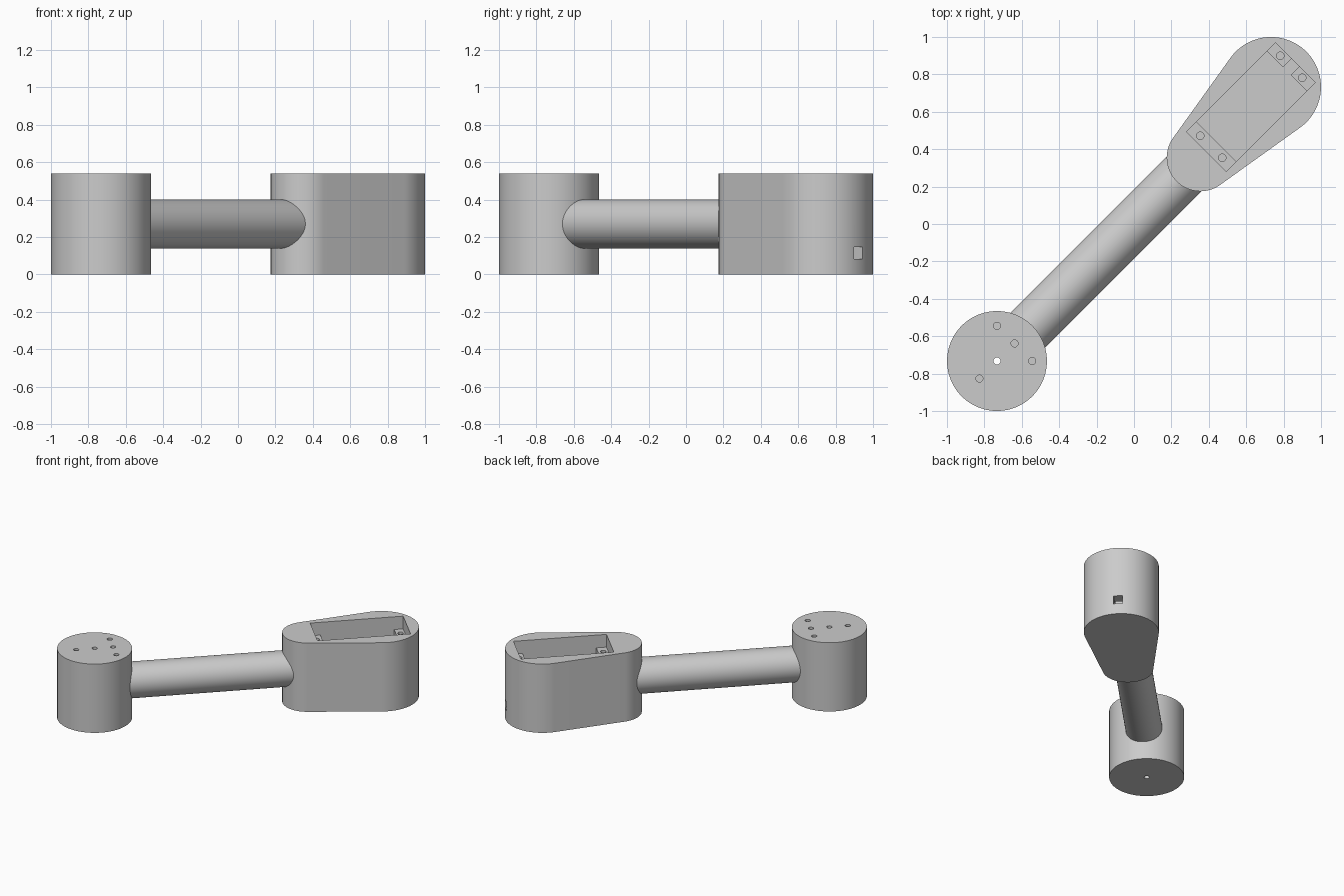
import bpy
import bmesh
import math
from mathutils import Vector

cube = bpy.data.objects.get("Cube")
if cube:
    bpy.data.objects.remove(cube, do_unlink=True)

HEIGHT = 0.54
MID = HEIGHT / 2
END = 1.036                      # distance of the two end centres along the arm
DIAGONAL = math.radians(45)

grey = bpy.data.materials.new("plain grey")
grey.use_nodes = True
shade = (0.6, 0.6, 0.6, 1)
grey.diffuse_color = shade
grey.node_tree.nodes["Principled BSDF"].inputs["Base Color"].default_value = shade


def add_object(name, bm):
    bmesh.ops.recalc_face_normals(bm, faces=bm.faces)
    mesh = bpy.data.meshes.new(name)
    bm.to_mesh(mesh)
    bm.free()
    mesh.materials.append(grey)
    obj = bpy.data.objects.new(name, mesh)
    bpy.context.collection.objects.link(obj)
    return obj


def prism(name, outline, z0, z1):
    """Upright solid from a flat outline."""
    bm = bmesh.new()
    face = bm.faces.new([bm.verts.new((x, y, z0)) for x, y in outline])
    ext = bmesh.ops.extrude_face_region(bm, geom=[face])
    tops = [v for v in ext["geom"] if isinstance(v, bmesh.types.BMVert)]
    bmesh.ops.translate(bm, verts=tops, vec=(0, 0, z1 - z0))
    return add_object(name, bm)


def arc(cx, cy, r, start=0.0, sweep=2 * math.pi, n=96, closed=True):
    steps = n if closed else n - 1
    return [(cx + r * math.cos(start + sweep * i / steps),
             cy + r * math.sin(start + sweep * i / steps)) for i in range(n)]


def box(x0, x1, y0, y1, z0, z1):
    return prism("cutter", [(x0, y0), (x1, y0), (x1, y1), (x0, y1)], z0, z1)


def hole(x, y, r, z0, z1):
    return prism("cutter", arc(x, y, r, n=24), z0, z1)


def carve(obj, cutters):
    """Subtract the cutters, bake the result and remove them."""
    for cutter in cutters:
        cutter.hide_render = True
        mod = obj.modifiers.new("cut", 'BOOLEAN')
        mod.operation = 'DIFFERENCE'
        mod.solver = 'EXACT'
        mod.object = cutter
    graph = bpy.context.evaluated_depsgraph_get()
    baked = bpy.data.meshes.new_from_object(obj.evaluated_get(graph))
    obj.modifiers.clear()
    obj.data = baked
    for cutter in cutters:
        bpy.data.objects.remove(cutter, do_unlink=True)


def finish(obj):
    obj.rotation_euler.z = DIAGONAL
    bpy.ops.object.select_all(action='DESELECT')
    obj.select_set(True)
    bpy.context.view_layer.objects.active = obj
    bpy.ops.object.shade_smooth_by_angle(angle=math.radians(30))


# Round end: one through hole and four blind holes
round_end = prism("round_end", arc(-END, 0, 0.267), 0, HEIGHT)
cuts = [hole(-END, 0, 0.019, -0.1, 0.7)]
for dist, turn in ((0.133, 0), (0.133, 180), (0.188, 45), (0.188, -45)):
    a = math.radians(turn)
    cuts.append(hole(-END + dist * math.cos(a), dist * math.sin(a), 0.019, 0.4, 0.7))
carve(round_end, cuts)
finish(round_end)

# Tapered housing: hull of a small and a large circle
small_x, small_r, big_r = 0.502, 0.18, 0.267
side = math.pi / 2 + math.asin((big_r - small_r) / (END - small_x))
outline = arc(END, 0, big_r, -side, 2 * side, 64, False)
outline += arc(small_x, 0, small_r, side, 2 * (math.pi - side), 48, False)
housing = prism("housing", outline, 0, HEIGHT)

# Open pocket with screw ledges, a cable gap and a port in the end wall
FLOOR, LEDGE, HALF = 0.05, 0.44, 0.151
cuts = [
    box(0.548, 1.22, -HALF, HALF, LEDGE, 0.7),
    box(0.622, 1.155, -HALF, HALF, FLOOR, 0.6),
    box(1.1, 1.22, -0.03, 0.03, FLOOR, 0.65),
    box(1.15, 1.4, -0.032, 0.032, 0.083, 0.147),
]
for x in (0.584, 1.189):
    for y in (-0.083, 0.083):
        cuts.append(hole(x, y, 0.02, LEDGE - 0.15, 0.6))
carve(housing, cuts)
finish(housing)

# Round tube joining both ends
bm = bmesh.new()
bmesh.ops.create_cone(bm, cap_ends=True, segments=96, radius1=0.131,
                      radius2=0.131, depth=1.27)
for v in bm.verts:
    v.co = Vector((v.co.z - 0.215, v.co.y, v.co.x + MID))
finish(add_object("connecting_tube", bm))
